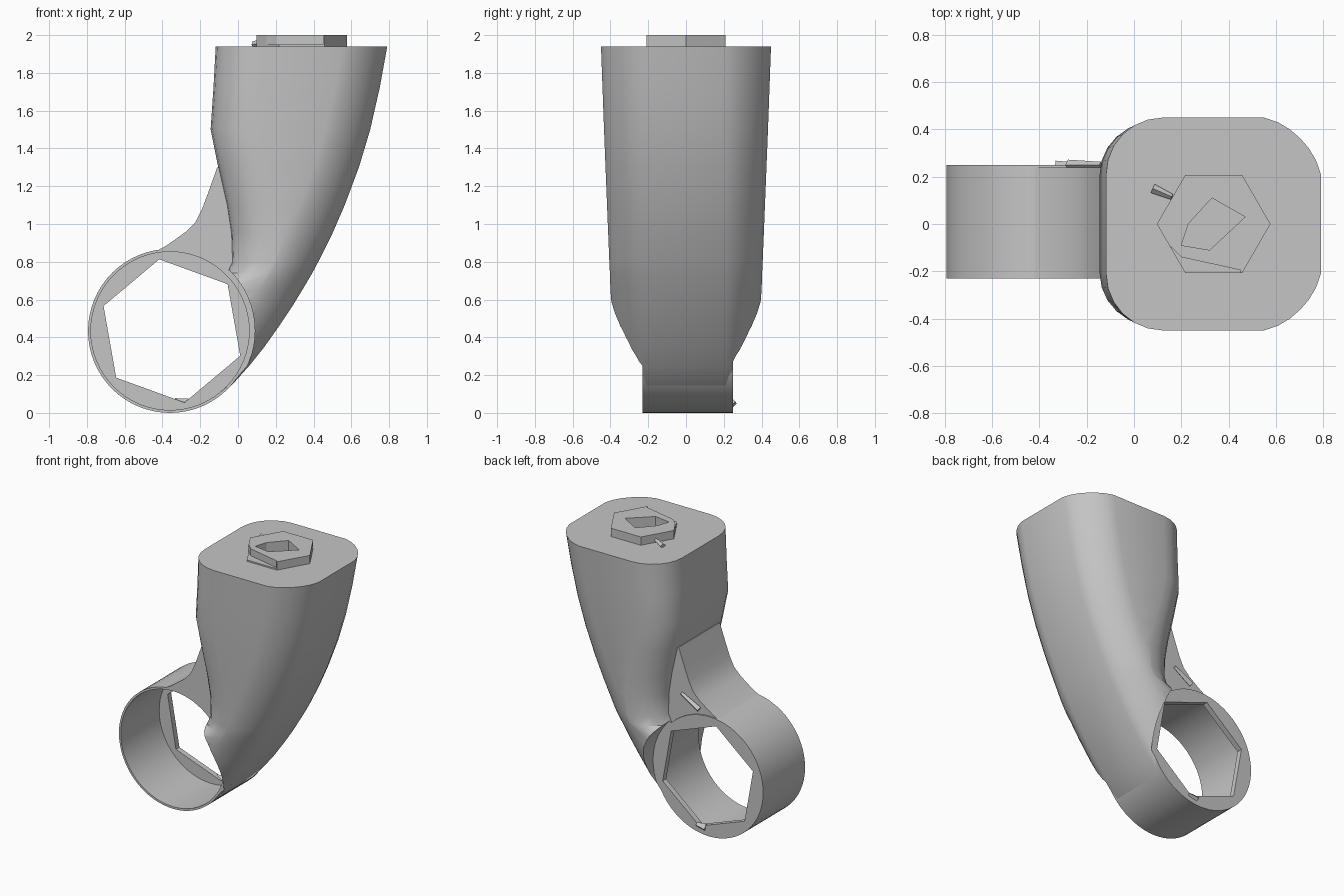
import bpy, bmesh, math
from mathutils import Vector, Matrix

if "Cube" in bpy.data.objects:
    bpy.data.objects.remove(bpy.data.objects["Cube"], do_unlink=True)

GREY = bpy.data.materials.new("plain grey")
GREY.use_nodes = True
COLOUR = (0.56, 0.56, 0.56, 1)
GREY.diffuse_color = COLOUR
GREY.node_tree.nodes["Principled BSDF"].inputs["Base Color"].default_value = COLOUR

RING_X, RING_Z, RING_R = -0.36, 0.434, 0.434
FRONT, BACK = -0.23, 0.25


def finish(name, bm):
    bmesh.ops.recalc_face_normals(bm, faces=bm.faces)
    mesh = bpy.data.meshes.new(name)
    bm.to_mesh(mesh)
    bm.free()
    mesh.materials.append(GREY)
    obj = bpy.data.objects.new(name, mesh)
    bpy.context.collection.objects.link(obj)
    return obj


def loft(name, rings):
    """Skin a list of matching closed outlines and cap both ends."""
    bm = bmesh.new()
    rows = [[bm.verts.new(p) for p in ring] for ring in rings]
    n = len(rows[0])
    for a, b in zip(rows, rows[1:]):
        for i in range(n):
            j = (i + 1) % n
            bm.faces.new((a[i], a[j], b[j], b[i]))
    bm.faces.new(rows[0])
    bm.faces.new(rows[-1])
    return finish(name, bm)


def prism_y(name, outline, y0, y1):
    return loft(name, [[(x, y, z) for x, z in outline] for y in (y0, y1)])


def prism_z(name, outline, z0, z1):
    return loft(name, [[(x, y, z) for x, y in outline] for z in (z0, z1)])


def polygon(cx, cy, r, sides, turn=0):
    steps = [math.radians(turn) + math.tau * i / sides for i in range(sides)]
    return [(cx + r * math.cos(a), cy + r * math.sin(a)) for a in steps]


def cut(obj, *cutters):
    """Subtract the cutters, bake the result and remove them."""
    for c in cutters:
        c.hide_render = True
        mod = obj.modifiers.new("cut", "BOOLEAN")
        mod.operation, mod.solver, mod.object = "DIFFERENCE", "EXACT", c
    graph = bpy.context.evaluated_depsgraph_get()
    mesh = bpy.data.meshes.new_from_object(obj.evaluated_get(graph))
    obj.modifiers.clear()
    obj.data = mesh
    for c in cutters:
        bpy.data.objects.remove(c, do_unlink=True)


def bore(y0, y1, grow=-0.015):
    return prism_y("bore_cutter", polygon(RING_X, RING_Z, RING_R + grow, 64), y0, y1)


def section(z, left, right, half):
    """Rounded rectangle; the right-hand corners are flatter than the left."""
    rx = min(0.24, 0.48 * (right - left))
    flat = 0.21
    ry = half - flat
    pts = []
    for k, (cx, cy) in enumerate([(right - rx, flat), (left + rx, flat),
                                  (left + rx, -flat), (right - rx, -flat)]):
        flatten = 0.1 if k in (0, 3) else 0
        for s in range(7):
            a = math.radians(90 * k + 15 * s)
            r = 1 - flatten * abs(math.sin(2 * a))
            pts.append((cx + r * rx * math.cos(a), cy + r * ry * math.sin(a), z))
    return pts


# Curved, tapering body: height, left edge, right edge, half depth
stations = [
    (0.08, -0.45, -0.13, 0.36), (0.15, -0.45, -0.03, 0.365),
    (0.25, -0.45, 0.06, 0.37), (0.35, -0.4, 0.14, 0.375),
    (0.47, -0.4, 0.225, 0.385), (0.56, -0.35, 0.285, 0.393),
    (0.65, -0.25, 0.34, 0.4), (0.74, -0.06, 0.393, 0.403),
    (0.8, -0.032, 0.425, 0.406), (0.95, -0.037, 0.5, 0.412),
    (1.1, -0.06, 0.565, 0.418), (1.3, -0.105, 0.64, 0.426),
    (1.5, -0.145, 0.7, 0.434), (1.72, -0.13, 0.75, 0.442),
    (1.94, -0.118, 0.79, 0.45),
]
body = loft("body", [section(*s) for s in stations])
socket = [(0.2, -0.09), (0.32, -0.11), (0.47, 0.03), (0.33, 0.11), (0.23, 0.0)]
cut(body, bore(-1, 1), bore(-1, FRONT, 0.015), bore(BACK, 1, 0.015),
    prism_z("socket_cutter", socket, 1.75, 2.1))

# Curved web joining the ring to the body
web_outline = [(-0.43, 0.858), (-0.38, 0.885), (-0.33, 0.92), (-0.275, 0.96),
               (-0.225, 1.01), (-0.19, 1.08), (-0.16, 1.16), (-0.11, 1.3),
               (0.05, 1.3), (0.1, 0.65), (-0.3, 0.65)]
web = prism_y("web", web_outline, FRONT, BACK - 0.01)
cut(web, bore(-1, 1))

# Thin ring with a hexagonal opening in its back plate
ring = prism_y("ring", polygon(RING_X, RING_Z, RING_R, 64), FRONT, BACK)
cut(ring, bore(-1, BACK - 0.04),
    prism_y("hexagon_cutter", polygon(RING_X + 0.01, RING_Z, 0.385, 6, 40), 0, 1))

# Hexagonal stud on top
stud = prism_z("top_stud", polygon(0.337, 0, 0.24, 6), 1.935, 2.0)
cut(stud, prism_z("socket_cutter", socket, 1.75, 2.1),
    prism_z("notch_cutter", [(0.17, -0.11), (0.2, -0.14), (0.45, -0.195),
                             (0.44, -0.3), (0.1, -0.3), (0.05, 0.0)], 1.95, 2.1))


# Small burrs left on the surfaces
def burr(name, start, end, radius):
    a, b = Vector(start), Vector(end)
    bm = bmesh.new()
    turn = (b - a).to_track_quat("Z", "Y").to_matrix().to_4x4()
    bmesh.ops.create_cone(bm, cap_ends=True, segments=4, radius1=radius,
                          radius2=radius * 0.6, depth=(b - a).length,
                          matrix=Matrix.Translation((a + b) / 2) @ turn)
    return finish(name, bm)


burr("web_burr", (-0.28, 0.25, 0.9), (-0.14, 0.25, 0.98), 0.022)
burr("ring_burr", (-0.33, 0.24, 0.05), (-0.26, 0.245, 0.06), 0.028)
burr("top_burr", (0.08, 0.15, 1.95), (0.16, 0.115, 1.96), 0.02)

# Smooth the curved parts and keep their rims sharp
bpy.ops.object.select_all(action="DESELECT")
for part in (body, web, ring):
    part.select_set(True)
bpy.context.view_layer.objects.active = body
bpy.ops.object.shade_smooth_by_angle(angle=math.radians(30))
